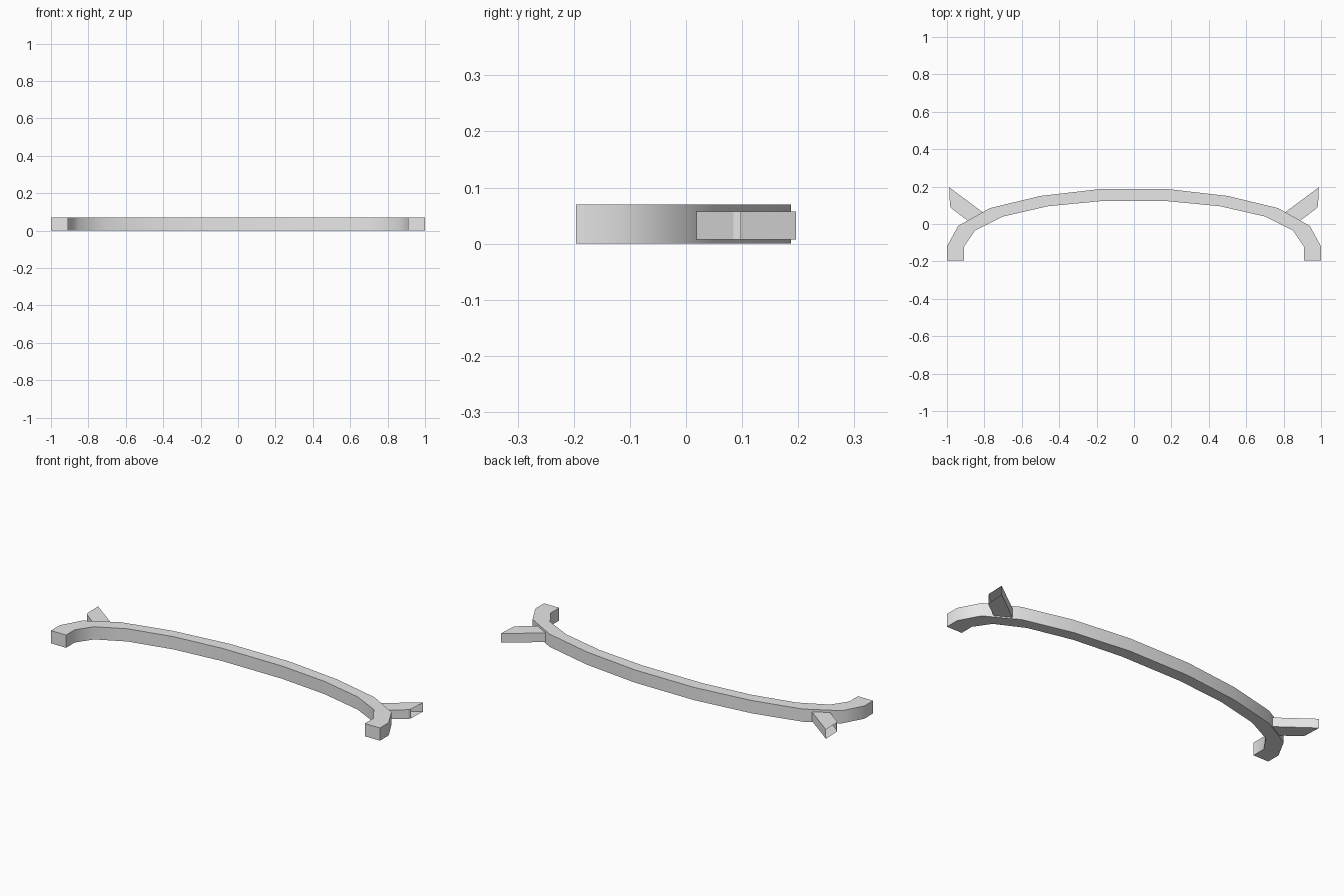
import bpy
import bmesh
import math

cube = bpy.data.objects.get("Cube")
if cube:
    bpy.data.objects.remove(cube, do_unlink=True)

grey = bpy.data.materials.new("light grey")
grey.use_nodes = True
grey.diffuse_color = (0.8, 0.8, 0.8, 1)
grey.node_tree.nodes["Principled BSDF"].inputs["Base Color"].default_value = (0.8, 0.8, 0.8, 1)


def finish(name, bm):
    bmesh.ops.recalc_face_normals(bm, faces=bm.faces)
    mesh = bpy.data.meshes.new(name)
    bm.to_mesh(mesh)
    bm.free()
    mesh.materials.append(grey)
    obj = bpy.data.objects.new(name, mesh)
    bpy.context.collection.objects.link(obj)
    return obj


def mirrored(half):
    """Complete a path running from the centre out to +x."""
    return [(-x, y) for x, y in reversed(half)] + half


# Curved bar: a rectangular section swept between the outer and inner outlines
outer = mirrored([(0.18, 0.187), (0.5, 0.15), (0.77, 0.085),
                  (0.94, -0.01), (1.0, -0.12), (1.0, -0.196)])
inner = mirrored([(0.18, 0.122), (0.46, 0.095), (0.70, 0.04),
                  (0.85, -0.035), (0.908, -0.12), (0.908, -0.196)])
height = 0.07
bm = bmesh.new()
rings = []
for (ox, oy), (ix, iy) in zip(outer, inner):
    section = [(ox, oy, 0), (ox, oy, height), (ix, iy, height), (ix, iy, 0)]
    rings.append([bm.verts.new(p) for p in section])
for a, b in zip(rings, rings[1:]):
    for i in range(4):
        j = (i + 1) % 4
        bm.faces.new((a[i], a[j], b[j], b[i]))
bm.faces.new(rings[0])
bm.faces.new(rings[-1])
bar = finish("bumper_bar", bm)
bpy.ops.object.select_all(action='DESELECT')
bpy.context.view_layer.objects.active = bar
bar.select_set(True)
bpy.ops.object.shade_smooth_by_angle(angle=math.radians(40))

# Mounting brackets: flat hollow wedges, open at the outer end
bracket = [(0.988, 0.196), (0.805, 0.06), (0.885, 0.015),
           (0.978, 0.085), (0.984, 0.098)]
for side, name in ((1, "left_bracket"), (-1, "right_bracket")):
    bm = bmesh.new()
    low, top = [[bm.verts.new((side * x, y, z)) for x, y in bracket]
                for z in (0.007, 0.057)]
    bm.faces.new(low)
    bm.faces.new(top)
    for i in range(len(bracket) - 1):
        bm.faces.new((low[i], low[i + 1], top[i + 1], top[i]))
    finish(name, bm)
